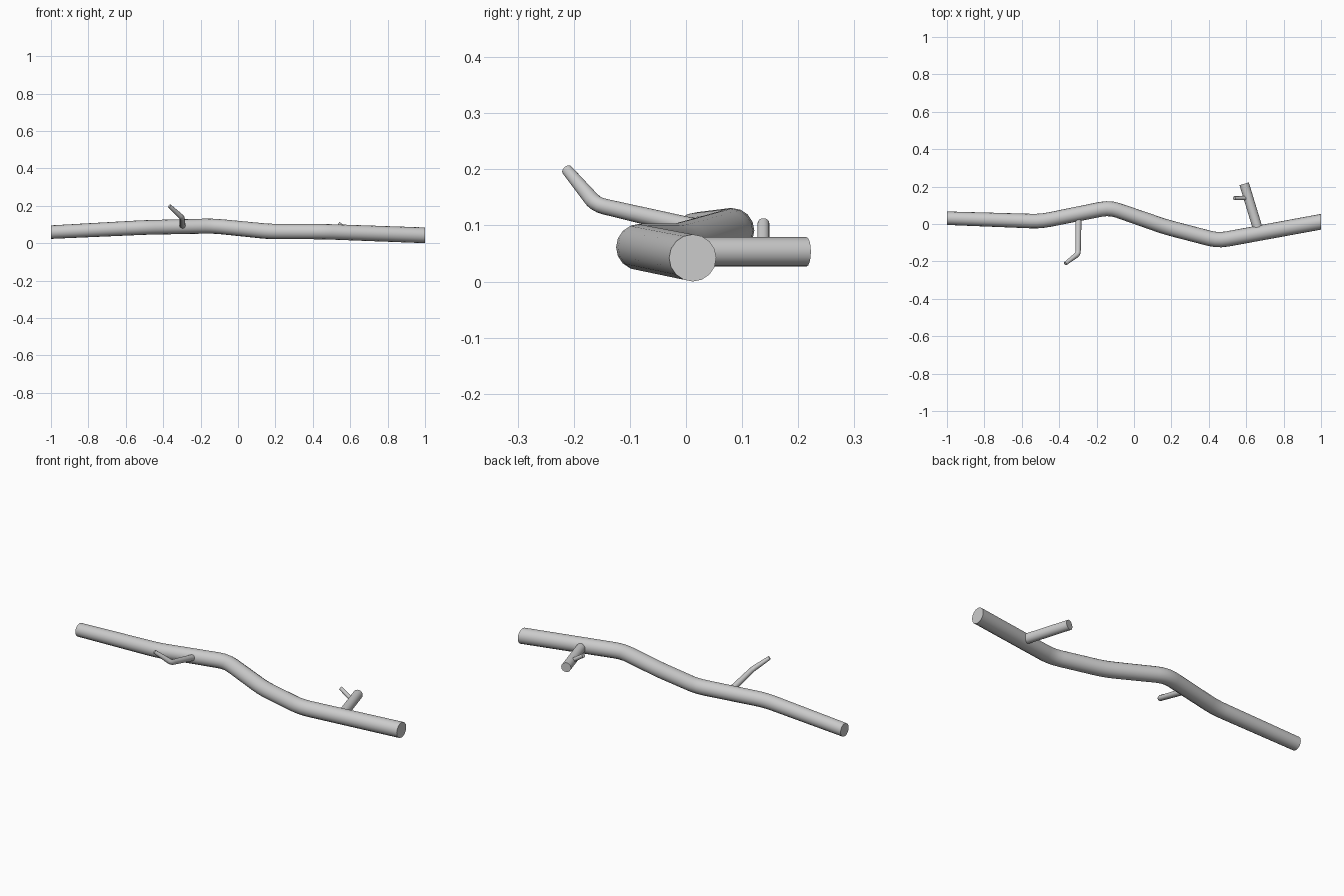
import bpy, bmesh, math
from mathutils import Vector

if "Cube" in bpy.data.objects:
    bpy.data.objects.remove(bpy.data.objects["Cube"])

SIDES = 16


def rounded_path(pts, fillet, steps=3):
    """Replace each inner corner of (x, y, z, r) points by a short arc."""
    pts = [Vector(p) for p in pts]
    out = [pts[0]]
    for a, b, c in zip(pts, pts[1:], pts[2:]):
        p = b + (a - b).normalized() * fillet
        q = b + (c - b).normalized() * fillet
        for i in range(steps + 1):
            t = i / steps
            out.append(p * (1 - t) ** 2 + b * 2 * t * (1 - t) + q * t * t)
    return out + [pts[-1]]


def limb(name, pts, fillet=0.04, end_dir=None):
    """Tapered capped tube along a path; end_dir fixes the cut at both ends."""
    path = rounded_path(pts, fillet)
    bm = bmesh.new()
    rings = []
    for i, p in enumerate(path):
        c = p.to_3d()
        d_in = (c - path[max(i - 1, 0)].to_3d()).normalized()
        d_out = (path[min(i + 1, len(path) - 1)].to_3d() - c).normalized()
        tangent = (d_in + d_out).normalized()
        if end_dir and i in (0, len(path) - 1):
            tangent = Vector(end_dir)
        side = tangent.cross(Vector((0, 0, 1))).normalized()
        up = side.cross(tangent)
        rings.append([bm.verts.new(c + p[3] * (side * math.cos(a) + up * math.sin(a)))
                      for a in (math.tau * k / SIDES for k in range(SIDES))])
    for r0, r1 in zip(rings, rings[1:]):
        for k in range(SIDES):
            n = (k + 1) % SIDES
            bm.faces.new((r0[k], r0[n], r1[n], r1[k]))
    bm.faces.new(rings[0])
    bm.faces.new(rings[-1])
    bmesh.ops.recalc_face_normals(bm, faces=bm.faces)
    mesh = bpy.data.meshes.new(name)
    bm.to_mesh(mesh)
    bm.free()
    obj = bpy.data.objects.new(name, mesh)
    bpy.context.collection.objects.link(obj)
    bpy.ops.object.select_all(action='DESELECT')
    obj.select_set(True)
    bpy.context.view_layer.objects.active = obj
    bpy.ops.object.shade_smooth_by_angle(angle=math.radians(40))
    return obj


# Main crooked stick
limb("main_stick", [
    (-1.0, 0.031, 0.059, 0.036), (-0.5, 0.014, 0.084, 0.039),
    (-0.13, 0.088, 0.092, 0.040), (0.17, -0.016, 0.062, 0.041),
    (0.45, -0.089, 0.062, 0.041), (1.0, 0.012, 0.042, 0.042)],
    fillet=0.05, end_dir=(1, 0, 0))

# Thin bent twig on the front side
limb("bent_twig", [
    (-0.297, 0.05, 0.088, 0.017), (-0.299, -0.16, 0.137, 0.014),
    (-0.367, -0.212, 0.199, 0.010)], fillet=0.015)

# Short thick stub on the back side
limb("side_stub", [(0.668, -0.045, 0.053, 0.026), (0.589, 0.215, 0.053, 0.026)])

# Small twig growing from the stub
limb("stub_twig", [(0.612, 0.138, 0.053, 0.011), (0.536, 0.138, 0.104, 0.0105)])
